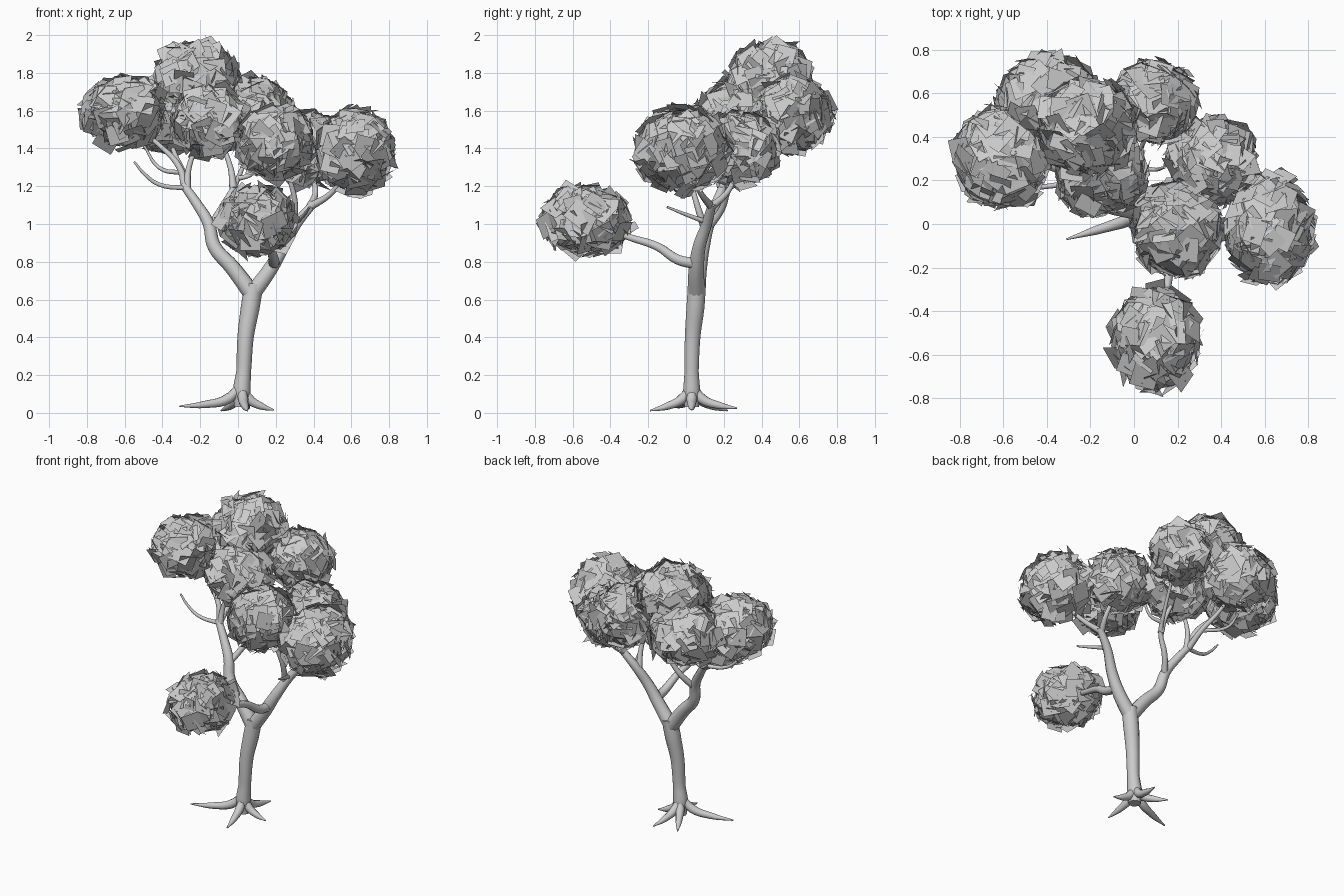
import bpy, math, random
from mathutils import Vector, Matrix

if "Cube" in bpy.data.objects:
    bpy.data.objects.remove(bpy.data.objects["Cube"])

random.seed(7)


def limb(name, pts, r0, r1, radii=None):
    """Tapered smooth tube through a few points."""
    cu = bpy.data.curves.new(name, 'CURVE')
    cu.dimensions = '3D'
    cu.bevel_depth = 1.0
    cu.bevel_resolution = 3
    cu.resolution_u = 5
    cu.use_fill_caps = True
    sp = cu.splines.new('BEZIER')
    sp.bezier_points.add(len(pts) - 1)
    for i, (bp, p) in enumerate(zip(sp.bezier_points, pts)):
        bp.co = p
        bp.handle_left_type = bp.handle_right_type = 'AUTO'
        bp.radius = radii[i] if radii else r0 + (r1 - r0) * i / (len(pts) - 1)
    ob = bpy.data.objects.new(name, cu)
    bpy.context.collection.objects.link(ob)
    bpy.ops.object.select_all(action='DESELECT')
    ob.select_set(True)
    bpy.context.view_layer.objects.active = ob
    bpy.ops.object.convert(target='MESH')
    bpy.ops.object.shade_smooth()
    return ob


def leaf_ball(name, c, r, count=170, size=0.108):
    """Ball of overlapping square leaf cards, roughly tangent to the surface."""
    c, r = Vector(c), Vector(r)
    verts, faces = [], []
    for i in range(count):
        z = 1 - 2 * (i + 0.5) / count
        a = i * math.pi * (3 - math.sqrt(5))
        s = math.sqrt(1 - z * z)
        n = Vector((s * math.cos(a), s * math.sin(a), z))
        pos = c + n * random.uniform(0.86, 1.02) * r
        tilt = Vector([random.gauss(0, 0.27) for _ in range(3)])
        q = (n + tilt).normalized().to_track_quat('Z', 'Y').to_matrix()
        q = q @ Matrix.Rotation(random.uniform(0, 6.28), 3, 'Z')
        h = size * random.uniform(0.85, 1.1) / 2
        k = len(verts)
        verts += [pos + q @ Vector((x, y, 0)) for x, y in ((-h, -h), (h, -h), (h, h), (-h, h))]
        faces.append((k, k + 1, k + 2, k + 3))
    me = bpy.data.meshes.new(name)
    me.from_pydata(verts, [], faces)
    bpy.context.collection.objects.link(bpy.data.objects.new(name, me))


# Trunk
limb("trunk", [(.02, .03, .03), (.02, .03, .12), (.03, .03, .22), (.04, .035, .4),
               (.065, .05, .56), (.085, .058, .68)], 0, 0,
     [.04, .047, .039, .043, .05, .05])

# Roots
for i, (x, y, z) in enumerate([(-.31, -.07, .035), (.05, -.19, .012), (.19, .03, .015),
                               (-.09, .22, .012), (.06, .27, .025)]):
    b = Vector((.02, .03, 0))
    d = Vector((x, y, 0)) - b
    limb(f"root_{i + 1}", [b + d * .03 + Vector((0, 0, .14)), b + d * .22 + Vector((0, 0, .075)),
                           b + d * .6 + Vector((0, 0, .03 + z * .4)), (x, y, z)], 0, 0,
         [.022, .028, .02, .004])

# Main forks
limb("left_fork", [(.075, .055, .63), (-.03, .07, .77), (-.125, .09, .88), (-.155, .12, 1.0),
                   (-.22, .16, 1.11), (-.29, .2, 1.21)], .047, .022)
limb("right_fork", [(.075, .055, .63), (.17, .055, .76), (.24, .07, .88), (.31, .11, 1.0),
                    (.4, .14, 1.11)], .047, .022)
limb("low_branch", [(.19, .06, .79), (.19, -.04, .81), (.17, -.15, .88), (.15, -.3, .93),
                    (.12, -.46, .99)], .032, .014)

# Upper branches and bare twigs
branches = [
    [(-.28, .2, 1.19), (-.31, .23, 1.3), (-.42, .27, 1.42), (-.55, .3, 1.52)],
    [(-.28, .2, 1.19), (-.29, .31, 1.27), (-.33, .42, 1.36), (-.38, .54, 1.5)],
    [(-.27, .19, 1.18), (-.26, .21, 1.3), (-.2, .22, 1.45)],
    [(-.15, .12, .98), (-.09, .19, 1.08), (-.025, .23, 1.19), (.02, .32, 1.29), (.09, .5, 1.48)],
    [(-.025, .23, 1.19), (-.04, .26, 1.3), (-.12, .32, 1.5)],
    [(.38, .135, 1.09), (.49, .08, 1.16), (.6, 0, 1.3)],
    [(.38, .135, 1.09), (.41, .22, 1.17), (.38, .28, 1.3)],
    [(.29, .1, .97), (.3, .05, 1.13), (.24, 0, 1.32)],
]
for i, p in enumerate(branches):
    limb(f"branch_{i + 1}", p, .021, .009)
twigs = [
    [(-.27, .19, 1.19), (-.42, .17, 1.21), (-.5, .16, 1.27), (-.55, .16, 1.33)],
    [(.31, .11, 1.01), (.35, 0, 1.05), (.38, -.1, 1.09)],
    [(-.29, .31, 1.27), (-.42, .4, 1.3), (-.5, .42, 1.42)],
    [(0, .27, 1.24), (.08, .25, 1.27), (.14, .26, 1.4)],
]
for i, p in enumerate(twigs):
    limb(f"twig_{i + 1}", p, .014, .006)

# Foliage clusters: centre, radii
clusters = [
    ((-.60, .31, 1.59), (.215, .23, .185)),
    ((-.38, .55, 1.58), (.23, .22, .19)),
    ((-.22, .45, 1.77), (.225, .22, .195)),
    ((-.15, .23, 1.54), (.20, .18, .18)),
    ((.09, .56, 1.58), (.19, .18, .19)),
    ((.36, .29, 1.40), (.20, .19, .19)),
    ((.20, -.02, 1.43), (.20, .22, .19)),
    ((.62, -.02, 1.39), (.20, .245, .22)),
    ((.10, -.53, 1.02), (.195, .235, .175)),
]
for i, (c, r) in enumerate(clusters):
    leaf_ball(f"leaf_cluster_{i + 1}", c, r)
